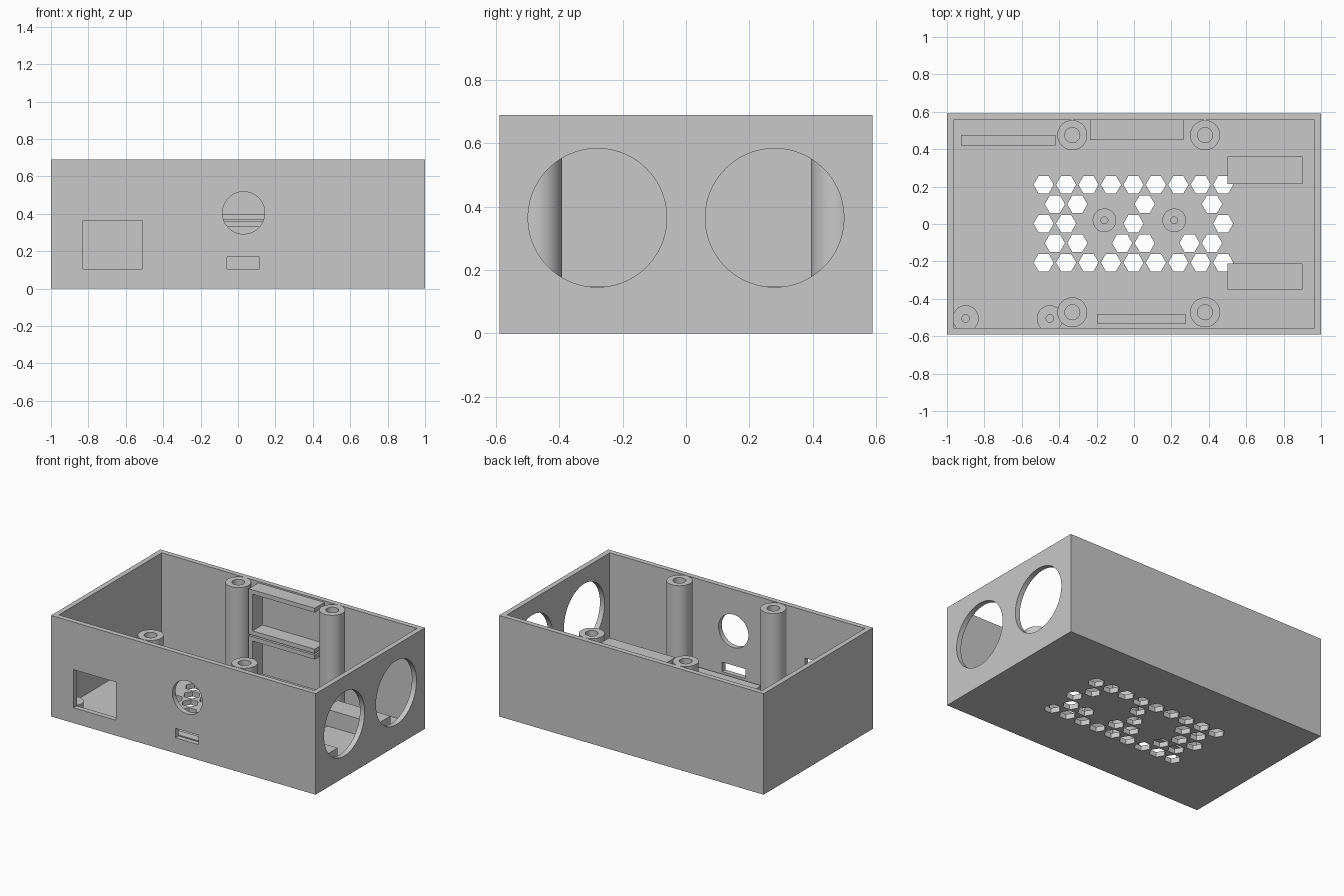
import bpy
import bmesh
from math import pi, radians, sin, cos
from mathutils import Matrix, Vector

if "Cube" in bpy.data.objects:
    bpy.data.objects.remove(bpy.data.objects["Cube"], do_unlink=True)

GREY = (0.58, 0.58, 0.58, 1)
mat = bpy.data.materials.new("plain grey")
mat.use_nodes = True
mat.diffuse_color = GREY
mat.node_tree.nodes["Principled BSDF"].inputs["Base Color"].default_value = GREY

# Outer and inner limits of the case
X, Y, TOP = 1.0, 0.59, 0.69
IX, IY, FLOOR = 0.965, 0.555, 0.035


def finish(name, bm):
    mesh = bpy.data.meshes.new(name)
    bm.to_mesh(mesh)
    bm.free()
    mesh.materials.append(mat)
    ob = bpy.data.objects.new(name, mesh)
    bpy.context.collection.objects.link(ob)
    bpy.ops.object.select_all(action="DESELECT")
    ob.select_set(True)
    bpy.context.view_layer.objects.active = ob
    bpy.ops.object.shade_smooth_by_angle(angle=radians(30))


def box(name, x0, x1, y0, y1, z0, z1):
    bm = bmesh.new()
    size = Vector((x1 - x0, y1 - y0, z1 - z0))
    mid = Vector((x0 + x1, y0 + y1, z0 + z1)) / 2
    bmesh.ops.create_cube(bm, size=1, matrix=Matrix.Translation(mid) @ Matrix.Diagonal(size.to_4d()))
    finish(name, bm)


def tube(name, x, y, outer, inner, z1):
    """Hollow screw post: a ring of quads around the axis."""
    bm = bmesh.new()
    profile = [(inner, FLOOR), (outer, FLOOR), (outer, z1), (inner, z1)]
    steps = 48
    rings = []
    for i in range(steps):
        a = 2 * pi * i / steps
        rings.append([bm.verts.new((x + r * cos(a), y + r * sin(a), z)) for r, z in profile])
    for i in range(steps):
        a, b = rings[i], rings[(i + 1) % steps]
        for j in range(4):
            k = (j + 1) % 4
            bm.faces.new((a[j], b[j], b[k], a[k]))
    bmesh.ops.recalc_face_normals(bm, faces=bm.faces)
    finish(name, bm)


def rect(u0, u1, v0, v1):
    return [(u0, v0), (u1, v0), (u1, v1), (u0, v1)]


def ngon(u, v, r, sides):
    return [(u + r * cos(2 * pi * i / sides), v + r * sin(2 * pi * i / sides)) for i in range(sides)]


def wall(bm, axis, outer_at, inner_at, outer, inner, holes=()):
    """Outer and inner skin of one case side, joined through its holes."""
    normal = Vector([float(i == axis) for i in range(3)])
    skins = []
    for depth, border in ((outer_at, outer), (inner_at, inner)):
        loops, edges = [], []
        for outline in (border, *holes):
            loop = []
            for u, v in outline:
                co = [u, v]
                co.insert(axis, depth)
                loop.append(bm.verts.new(co))
            edges += [bm.edges.new((p, q)) for p, q in zip(loop, loop[1:] + loop[:1])]
            loops.append(loop)
        if holes:
            bmesh.ops.triangle_fill(bm, edges=edges, use_beauty=True, normal=normal)
        else:
            bm.faces.new(loops[0])
        skins.append(loops)
    for a, b in zip(skins[0][1:], skins[1][1:]):
        for i in range(len(a)):
            k = (i + 1) % len(a)
            bm.faces.new((a[i], a[k], b[k], b[i]))


# Honeycomb vents in the floor, listed by row and column
PITCH, ROW = 0.12, 0.104
full = range(-4, 5)
rows = {2: full, 1: (-3.5, -2.5, 0.5, 3.5), 0: (-4, -3, 0, 4),
        -1: (-3.5, -2.5, -0.5, 0.5, 2.5, 3.5), -2: full}
vents = [ngon(c * PITCH - 0.003, r * ROW + 0.002, 0.054, 6) for r, cols in rows.items() for c in cols]

# Openings in the front wall and the left end
front_holes = [ngon(0.03, 0.405, 0.113, 64), rect(-0.83, -0.51, 0.105, 0.365),
               rect(-0.06, 0.115, 0.105, 0.17)]
end_holes = [ngon(y, 0.365, 0.219, 96) for y in (-0.28, 0.28)]

# Open case: floor, front, back, two ends and the top rim
bm = bmesh.new()
long_out, long_in = rect(-X, X, 0, TOP), rect(-IX, IX, FLOOR, TOP)
end_out, end_in = rect(-Y, Y, 0, TOP), rect(-IY, IY, FLOOR, TOP)
plan_out, plan_in = rect(-X, X, -Y, Y), rect(-IX, IX, -IY, IY)
wall(bm, 2, 0, FLOOR, plan_out, plan_in, vents)
wall(bm, 1, -Y, -IY, long_out, long_in, front_holes)
wall(bm, 1, Y, IY, long_out, long_in)
wall(bm, 0, X, IX, end_out, end_in, end_holes)
wall(bm, 0, -X, -IX, end_out, end_in)
for i in range(4):
    k = (i + 1) % 4
    corners = (plan_out[i], plan_out[k], plan_in[k], plan_in[i])
    bm.faces.new([bm.verts.new((u, v, TOP)) for u, v in corners])
bmesh.ops.remove_doubles(bm, verts=bm.verts, dist=0.0001)
bmesh.ops.recalc_face_normals(bm, faces=bm.faces)
finish("case_shell", bm)

# Tall lid posts
for x, side in ((-0.33, "right"), (0.38, "left")):
    for y, end in ((-0.472, "front"), (0.475, "back")):
        tube(f"lid_post_{end}_{side}", x, y, 0.08, 0.04, TOP)

# Short board standoffs
for x, side in ((-0.9, "outer"), (-0.45, "inner")):
    tube(f"front_standoff_{side}", x, -0.505, 0.07, 0.02, 0.1)
for x, side in ((-0.158, "right"), (0.215, "left")):
    tube(f"centre_standoff_{side}", x, 0.02, 0.063, 0.018, 0.1)

# Board support ribs and blocks on the floor
box("back_rib", -0.925, -0.42, 0.42, 0.475, FLOOR, 0.1)
box("front_rib", -0.195, 0.275, -0.535, -0.48, FLOOR, 0.1)
box("block_back", 0.5, 0.9, 0.215, 0.36, FLOOR, 0.148)
box("block_front", 0.5, 0.9, -0.35, -0.21, FLOOR, 0.148)

# Two stacked holders on the back wall, open to the front and one end
for name, z0, z1 in (("lower", FLOOR, 0.36), ("upper", 0.37, 0.68)):
    box(f"{name}_holder_side", -0.235, -0.205, 0.45, IY, z0, z1)
    box(f"{name}_holder_top", -0.205, 0.265, 0.45, IY, z1 - 0.03, z1)
    box(f"{name}_holder_base", -0.205, 0.265, 0.45, IY, z0, z0 + 0.03)
